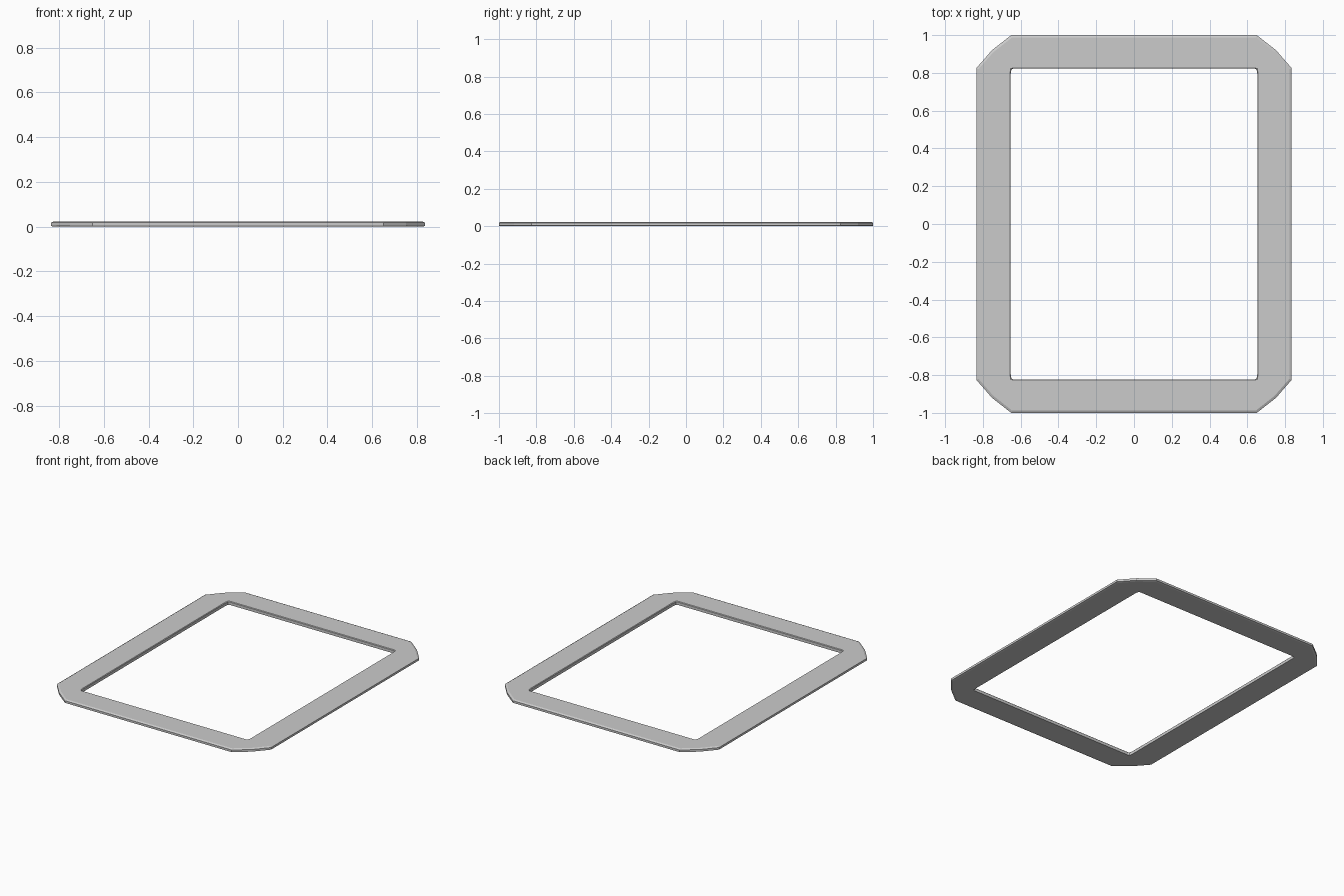
import bpy, bmesh

if "Cube" in bpy.data.objects:
    bpy.data.objects.remove(bpy.data.objects["Cube"])

HEIGHT = 0.024


def ring(bm, corner, z):
    """Closed loop made by mirroring one corner's points into four quadrants."""
    verts = []
    for sx, sy in ((1, 1), (1, -1), (-1, -1), (-1, 1)):
        pts = corner if sx * sy > 0 else corner[::-1]
        verts += [bm.verts.new((sx * x, sy * y, z)) for x, y in pts]
    return verts


# Corner outlines, first quadrant: cut outer corner, nearly square inner corner
outer = [(0.65, 1.0), (0.752, 0.92), (0.835, 0.825)]
outer_top = [(0.645, 0.988), (0.744, 0.91), (0.823, 0.82)]
inner_top = [(0.643, 0.826), (0.653, 0.822), (0.657, 0.795)]
inner = [(0.641, 0.822), (0.649, 0.818), (0.653, 0.793)]

# Flat frame: cross-section rings bridged around the opening
bm = bmesh.new()
rings = [ring(bm, outer, 0.003), ring(bm, outer, HEIGHT - 0.006),
         ring(bm, outer_top, HEIGHT), ring(bm, inner_top, HEIGHT),
         ring(bm, inner, HEIGHT - 0.004), ring(bm, inner, 0.0),
         ring(bm, outer_top, 0.0)]
for a, b in zip(rings, rings[1:] + rings[:1]):
    n = len(a)
    for i in range(n):
        j = (i + 1) % n
        bm.faces.new((a[i], a[j], b[j], b[i]))
bmesh.ops.recalc_face_normals(bm, faces=bm.faces)

mesh = bpy.data.meshes.new("flat_frame")
bm.to_mesh(mesh)
bm.free()
frame = bpy.data.objects.new("flat_frame", mesh)
bpy.context.collection.objects.link(frame)
